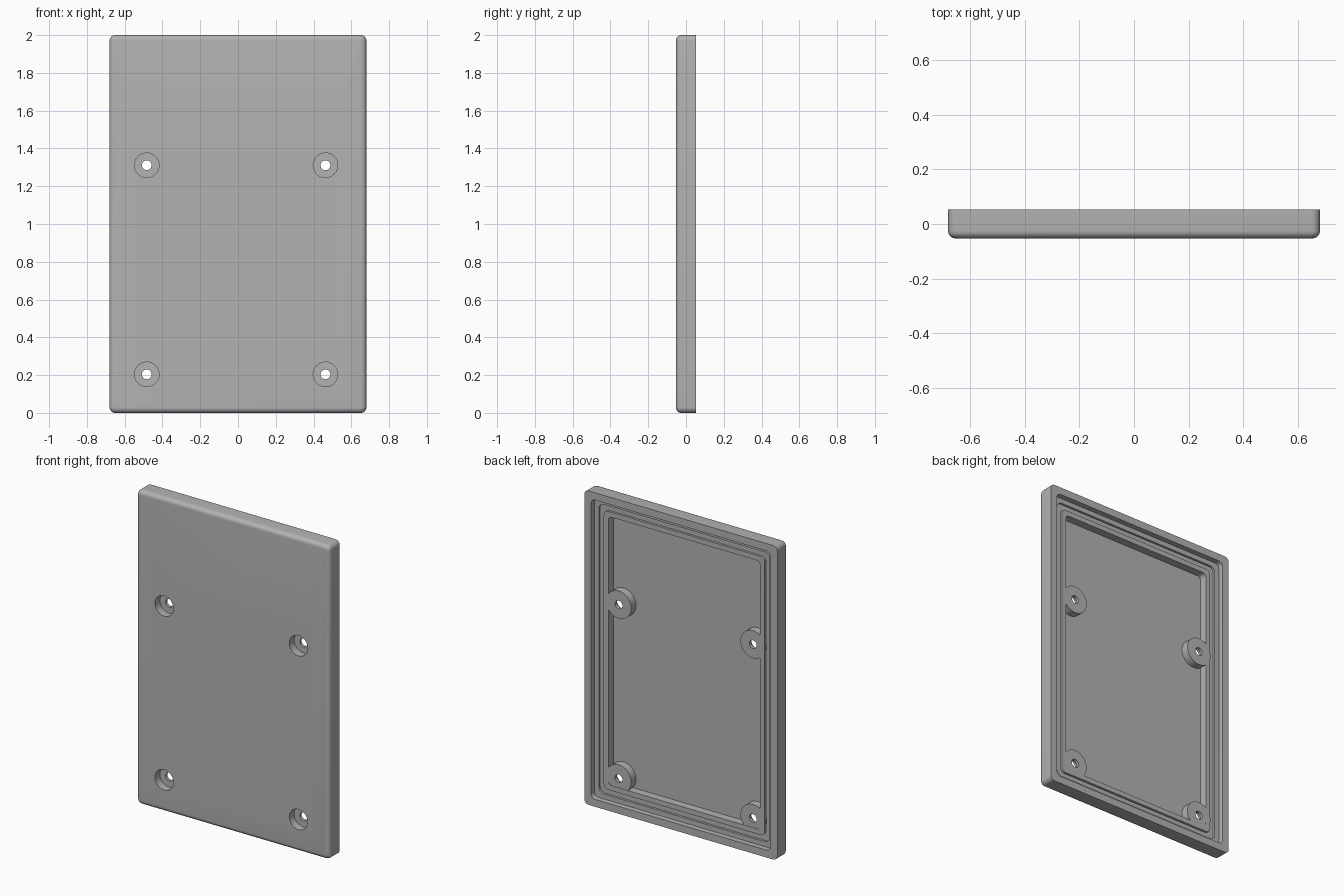
import bpy, bmesh, math
from mathutils import Matrix

cube = bpy.data.objects.get("Cube")
if cube:
    bpy.data.objects.remove(cube, do_unlink=True)

HALF_W, HALF_H, HALF_D = 0.68, 1.0, 0.0525
LIP_Y, FLOOR_Y, GROOVE_Y, BOSS_Y = 0.018, -0.0325, 0.004, 0.016
FILLET = 0.027

grey = bpy.data.materials.new("plain grey")
grey.use_nodes = True
colour = (0.45, 0.45, 0.45, 1)
grey.diffuse_color = colour
grey.node_tree.nodes["Principled BSDF"].inputs["Base Color"].default_value = colour


def rounded_loop(bm, border, radius, y, steps=6):
    """Rounded rectangle, set in from the outside edge by border."""
    w, h = HALF_W - border - radius, HALF_H - border - radius
    loop = []
    for quarter, (sx, sz) in enumerate(((1, 1), (-1, 1), (-1, -1), (1, -1))):
        for i in range(steps + 1):
            a = (quarter + i / steps) * math.pi / 2
            loop.append(bm.verts.new((sx * w + radius * math.cos(a), y,
                                      HALF_H + sz * h + radius * math.sin(a))))
    return loop


def finish(bm, name):
    bmesh.ops.recalc_face_normals(bm, faces=bm.faces)
    mesh = bpy.data.meshes.new(name)
    bm.to_mesh(mesh)
    bm.free()
    mesh.materials.append(grey)
    obj = bpy.data.objects.new(name, mesh)
    bpy.context.collection.objects.link(obj)
    return obj


def cylinders(name, radius, y0, y1, segments=40):
    """One cylinder along y at each screw position."""
    bm = bmesh.new()
    for x in (-0.483, 0.463):
        for z in (0.204, 1.311):
            place = Matrix.Translation((x, (y0 + y1) / 2, z)) @ Matrix.Rotation(math.pi / 2, 4, "X")
            bmesh.ops.create_cone(bm, cap_ends=True, segments=segments, radius1=radius,
                                  radius2=radius, depth=y1 - y0, matrix=place)
    return finish(bm, name)


# Lid section: front fillet, outer wall, rim, rebate, seal groove, cavity
section = []
for i in range(7):
    a = i / 6 * math.pi / 2
    section.append((FILLET * (1 - math.sin(a)), 0.03 - 0.018 * (1 - math.sin(a)),
                    -HALF_D + FILLET * (1 - math.cos(a))))
section += [(0, 0.03, HALF_D), (0.047, 0.03, HALF_D), (0.047, 0.03, LIP_Y),
            (0.078, 0.035, LIP_Y), (0.078, 0.035, GROOVE_Y),
            (0.113, 0.03, GROOVE_Y), (0.113, 0.03, LIP_Y),
            (0.145, 0.025, LIP_Y), (0.145, 0.025, FLOOR_Y)]

bm = bmesh.new()
loops = [rounded_loop(bm, *ring) for ring in section]
for a, b in zip(loops, loops[1:]):
    for i in range(len(a)):
        j = (i + 1) % len(a)
        bm.faces.new((a[i], a[j], b[j], b[i]))
bm.faces.new(loops[0])
bm.faces.new(loops[-1])
lid = finish(bm, "enclosure_lid")

# Screw bosses, counterbores and through holes
parts = [(cylinders("screw_bosses", 0.088, -0.045, BOSS_Y), "UNION"),
         (cylinders("counterbores", 0.065, -0.1, -0.003), "DIFFERENCE"),
         (cylinders("screw_holes", 0.026, -0.1, 0.1), "DIFFERENCE")]
bpy.ops.object.select_all(action="DESELECT")
bpy.context.view_layer.objects.active = lid
lid.select_set(True)
for tool, operation in parts:
    tool.hide_render = True
    mod = lid.modifiers.new(tool.name, "BOOLEAN")
    mod.operation = operation
    mod.solver = "EXACT"
    mod.object = tool
    bpy.ops.object.modifier_apply(modifier=mod.name)
    bpy.data.objects.remove(tool, do_unlink=True)

bpy.ops.object.shade_smooth_by_angle(angle=math.radians(30))
